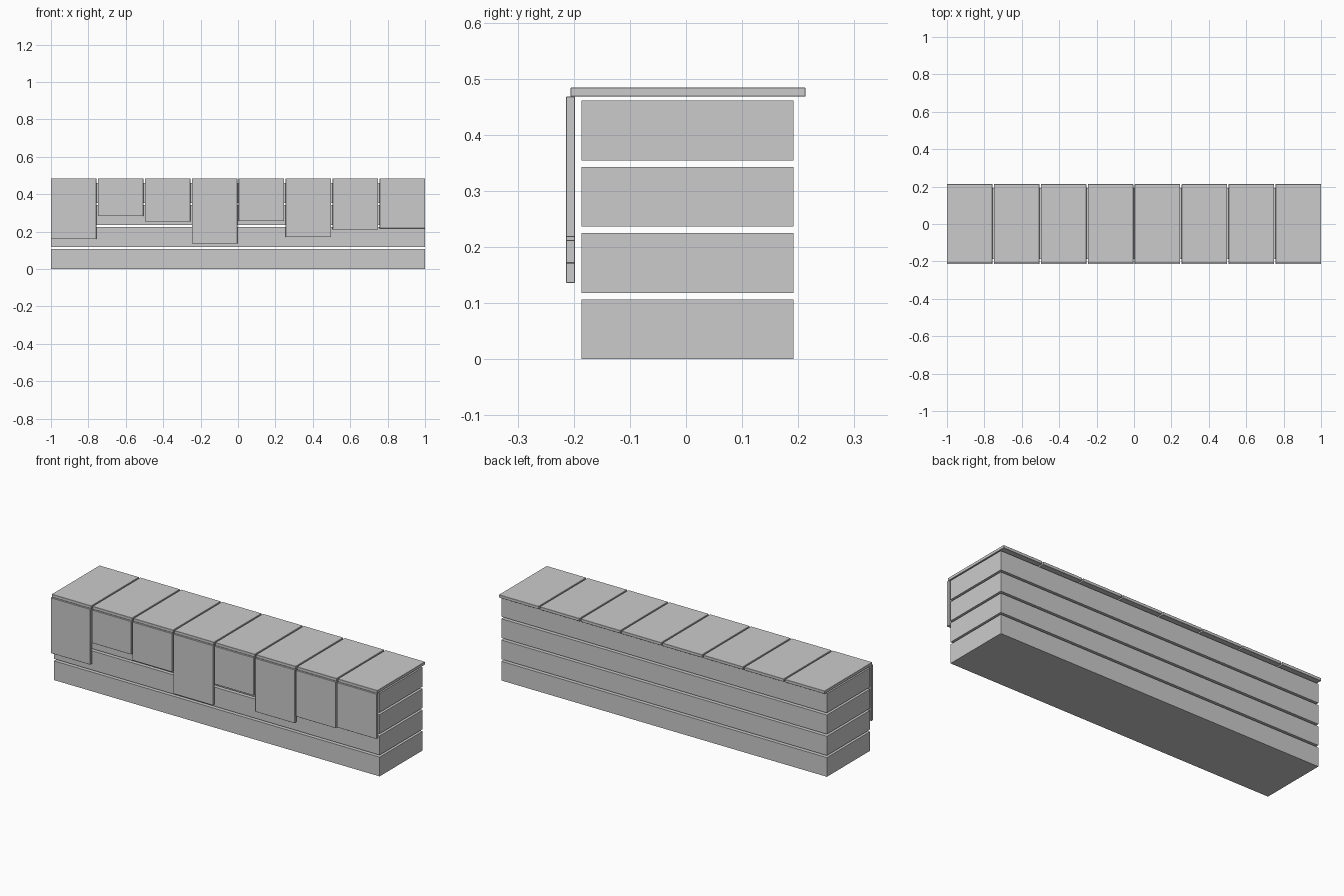
import bpy

if "Cube" in bpy.data.objects:
    bpy.data.objects.remove(bpy.data.objects["Cube"])

grey = bpy.data.materials.new("light_grey")
grey.diffuse_color = (0.6, 0.6, 0.6, 1)
grey.use_nodes = True
grey.node_tree.nodes["Principled BSDF"].inputs["Base Color"].default_value = grey.diffuse_color


def box(name, x, y, z, bevel=0.0):
    """Box from (min, max) ranges, with an optional small edge bevel."""
    bpy.ops.mesh.primitive_cube_add(
        size=1, location=[(a + b) / 2 for a, b in (x, y, z)])
    ob = bpy.context.object
    ob.name = name
    ob.scale = [b - a for a, b in (x, y, z)]
    bpy.ops.object.transform_apply(location=False, rotation=False, scale=True)
    ob.data.materials.append(grey)
    if bevel:
        mod = ob.modifiers.new("edge_bevel", 'BEVEL')
        mod.width = bevel
        mod.segments = 1
    return ob


# four stacked long body slabs with narrow gaps
for i in range(4):
    z0 = 0.1182 * i
    box(f"body_slab_{i + 1}", (-1, 1), (-0.186, 0.192), (z0, z0 + 0.1065))

# eight top boards, each with a front board hanging to its own length
WIDTH = 0.243
PITCH = (2 - WIDTH) / 7
bottoms = [0.160, 0.284, 0.254, 0.136, 0.257, 0.171, 0.211, 0.218]
for i, bottom in enumerate(bottoms):
    x0 = -1 + PITCH * i
    xr = (x0, x0 + WIDTH)
    box(f"top_board_{i + 1}", xr, (-0.206, 0.213), (0.468, 0.484), 0.001)
    box(f"front_board_{i + 1}", xr, (-0.214, -0.198), (bottom, 0.468), 0.001)
